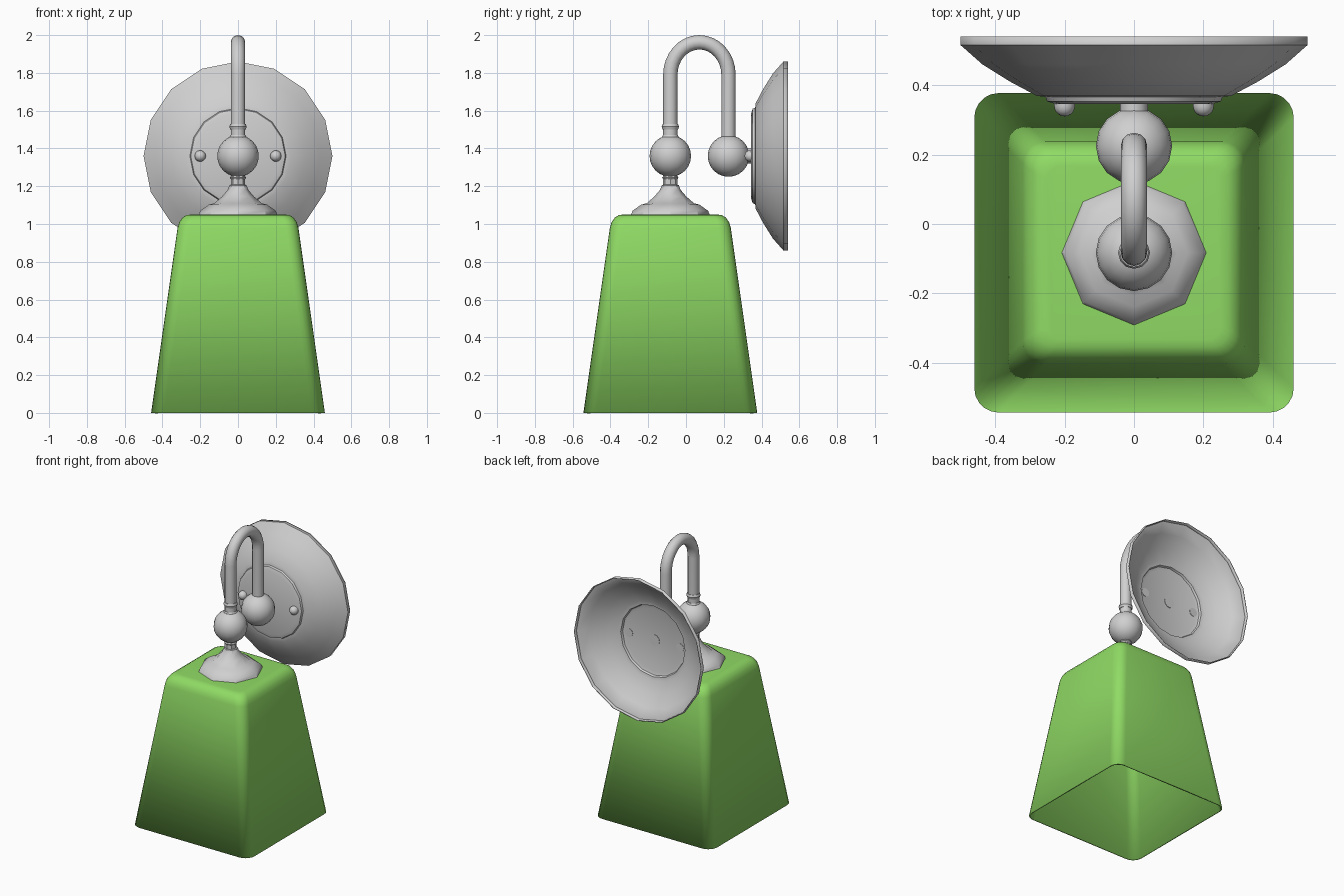
import bpy, bmesh, math
from mathutils import Matrix, Vector

if "Cube" in bpy.data.objects:
    bpy.data.objects.remove(bpy.data.objects["Cube"])


def material(name, color):
    m = bpy.data.materials.new(name)
    m.use_nodes = True
    m.diffuse_color = color
    m.node_tree.nodes["Principled BSDF"].inputs["Base Color"].default_value = color
    return m


metal = material("brushed grey", (0.63, 0.63, 0.63, 1))
green = material("leaf green", (0.28, 0.71, 0.13, 1))

FRONT_Y, BACK_Y, BALL_Z = -0.083, 0.225, 1.36
TO_WALL = Matrix.Rotation(-math.pi / 2, 4, 'X')   # lathe axis z becomes +y


def smooth(ob, angle=35):
    bpy.ops.object.select_all(action='DESELECT')
    ob.select_set(True)
    bpy.context.view_layer.objects.active = ob
    bpy.ops.object.shade_smooth_by_angle(angle=math.radians(angle))


def skin(name, loops, mat, matrix=Matrix(), thickness=0, angle=35, cap=False):
    """Bridge equal-length rings of points, listed bottom to top."""
    bm = bmesh.new()
    rings = [[bm.verts.new(p) for p in loop] for loop in loops]
    n = len(rings[0])
    for a, b in zip(rings, rings[1:]):
        for j in range(n):
            k = (j + 1) % n
            bm.faces.new((a[j], a[k], b[k], b[j]))
    if cap:
        bm.faces.new(rings[-1])
    bmesh.ops.remove_doubles(bm, verts=bm.verts, dist=0.0001)
    me = bpy.data.meshes.new(name)
    bm.to_mesh(me)
    bm.free()
    me.materials.append(mat)
    ob = bpy.data.objects.new(name, me)
    bpy.context.collection.objects.link(ob)
    ob.matrix_world = matrix
    smooth(ob, angle)
    if thickness:
        mod = ob.modifiers.new("wall", 'SOLIDIFY')
        mod.thickness = thickness
        mod.offset = -1
    return ob


def lathe(name, profile, sides, origin, wall=False, **kw):
    """Revolve (radius, height) points; wall=True turns the axis to +y."""
    turns = [2 * math.pi * j / sides for j in range(sides)]
    loops = [[(r * math.cos(t), r * math.sin(t), h) for t in turns] for r, h in profile]
    m = Matrix.Translation(origin) @ (TO_WALL if wall else Matrix())
    return skin(name, loops, metal, m, **kw)


def arc(radius, start, end, steps):
    """Profile arc; angles in degrees, -90 is the lower pole."""
    angles = [math.radians(start + (end - start) * i / steps) for i in range(steps + 1)]
    return [(max(radius * math.cos(a), 0), radius * math.sin(a)) for a in angles]


def rounded_square(half, radius, z, steps=5):
    pts = []
    for q, (sx, sy) in enumerate([(1, 1), (-1, 1), (-1, -1), (1, -1)]):
        for i in range(steps + 1):
            a = math.pi / 2 * (q + i / steps)
            pts.append((sx * (half - radius) + radius * math.cos(a),
                        sy * (half - radius) + radius * math.sin(a), z))
    return pts


# Tapered square lamp shade, open underneath
levels = [(0, .46, .07), (.98, .32, .065), (1.01, .311, .063),
          (1.035, .293, .058), (1.047, .272, .05), (1.05, .25, .04)]
skin("lamp_shade", [rounded_square(h, r, z) for z, h, r in levels], green,
     Matrix.Translation((0, FRONT_Y, 0)), thickness=0.01, angle=50, cap=True)

# Eight-sided fitter cap with flared neck
lathe("shade_fitter", [(0, 1.045), (.21, 1.045), (.2, 1.07), (.155, 1.102), (.125, 1.11),
                       (.085, 1.145), (.055, 1.18), (.045, 1.205), (.038, 1.208),
                       (.038, 1.28)], 8, (0, FRONT_Y, 0))

# Ball joints
for name, y in (("front_ball", FRONT_Y), ("back_ball", BACK_Y)):
    lathe(name, arc(.11, -90, 90, 12), 16, (0, y, BALL_Z))

# Collars above and below the front ball
for name, z, r, h in (("lower_collar", 1.245, .043, .015), ("middle_collar", 1.46, .045, .02),
                      ("upper_collar", 1.515, .046, .03)):
    lathe(name, [(0, -h / 2), (r - .005, -h / 2), (r, 0), (r - .005, h / 2), (0, h / 2)],
          12, (0, FRONT_Y, z))

# Gooseneck arm
mid, bend = (FRONT_Y + BACK_Y) / 2, (BACK_Y - FRONT_Y) / 2
path = [(FRONT_Y, BALL_Z)]
for i in range(17):
    a = math.pi * (1 - i / 16)
    path.append((mid + bend * math.cos(a), 1.79 + .172 * math.sin(a)))
path.append((BACK_Y, BALL_Z))
curve = bpy.data.curves.new("gooseneck_arm", 'CURVE')
curve.dimensions = '3D'
curve.bevel_depth = .038
curve.bevel_resolution = 4
spline = curve.splines.new('POLY')
spline.points.add(len(path) - 1)
for p, (y, z) in zip(spline.points, path):
    p.co = (0, y, z, 1)
curve.materials.append(metal)
arm = bpy.data.objects.new("gooseneck_arm", curve)
bpy.context.collection.objects.link(arm)
bpy.ops.object.select_all(action='DESELECT')
arm.select_set(True)
bpy.context.view_layer.objects.active = arm
bpy.ops.object.convert(target='MESH')
smooth(bpy.context.view_layer.objects.active, 50)

# Hollow round wall plate with raised centre and rim
lathe("wall_plate", [(0, .345), (.225, .345), (.25, .353), (.255, .366), (.28, .369),
                     (.357, .41), (.437, .46), (.497, .513), (.5, .515), (.5, .54)],
      16, (0, 0, BALL_Z), wall=True, thickness=0.006)

# Stub joining the arm to the plate
lathe("wall_stub", [(.04, .25), (.04, .354), (0, .354)], 12, (0, 0, BALL_Z), wall=True)

# Domed screws on both sides
for side, x in (("left", .2), ("right", -.2)):
    dome = arc(.03, -90, 0, 5)
    lathe(side + "_screw", dome + [(.03, .014), (0, .014)], 12, (x, .34, BALL_Z), wall=True)
